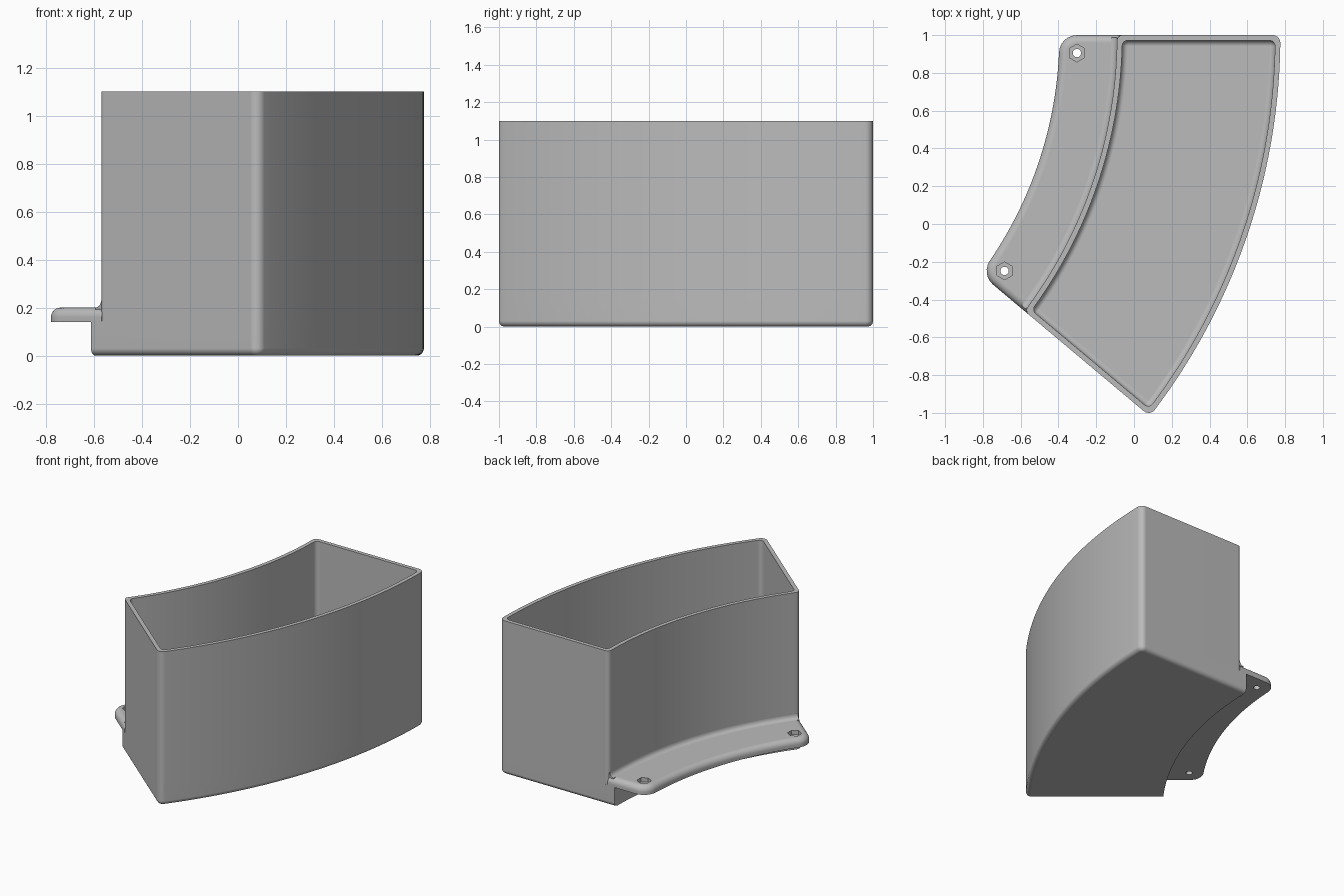
import bpy
import bmesh
from math import sin, cos, asin, pi, radians, sqrt
from mathutils import Matrix

if "Cube" in bpy.data.objects:
    bpy.data.objects.remove(bpy.data.objects["Cube"])

CX, CY = -2.515, 1.0          # centre of all the arcs
SWEEP = radians(-40)          # direction of the slanted end face
END_GAP = 0.125               # end face offset from its radial line
R_WALL, R_OUT = 2.425, 3.29   # upper body radii
R_STEP, R_LIP = 2.38, 2.12    # lower step and flange edge radii
HEIGHT, WALL, FILLET = 1.1, 0.028, 0.03
FLANGE_LOW, FLANGE_TOP, LOBE = 0.14, 0.2, 0.095

grey = bpy.data.materials.new("plain grey")
grey.use_nodes = True
grey.diffuse_color = (0.5, 0.5, 0.5, 1)
grey.node_tree.nodes["Principled BSDF"].inputs["Base Color"].default_value = (0.5, 0.5, 0.5, 1)


def back_angle(r, k):
    return -asin(k / r)


def end_angle(r, k):
    return SWEEP + asin((END_GAP + k) / r)


def outline(z, r0, r1, k, c0, c1, arc=48, turn=6):
    """Curved sector with rounded corners; k insets its two end faces."""
    c0, c1 = max(c0, 0.004), max(c1, 0.004)
    pts = []

    def corner(r, a, c, n0, n1):
        for i in range(turn + 1):
            n = n0 + (n1 - n0) * i / turn
            pts.append((CX + r * cos(a) + c * cos(n), CY + r * sin(a) + c * sin(n), z))

    def sweep(r, a0, a1):
        for i in range(1, arc):
            a = a0 + (a1 - a0) * i / arc
            pts.append((CX + r * cos(a), CY + r * sin(a), z))

    ro, ri = r1 - c1, r0 + c0
    ob, oe = back_angle(ro, k + c1), end_angle(ro, k + c1)
    ib, ie = back_angle(ri, k + c0), end_angle(ri, k + c0)
    corner(ro, ob, c1, pi / 2, ob)
    sweep(r1, ob, oe)
    corner(ro, oe, c1, oe, SWEEP - pi / 2)
    corner(ri, ie, c0, SWEEP - pi / 2, ie - pi)
    sweep(r0, ie, ib)
    corner(ri, ib, c0, ib - pi, -1.5 * pi)
    return pts


def loft(name, layers):
    """Skin a stack of outlines and cap both ends."""
    bm = bmesh.new()
    rings = [[bm.verts.new(p) for p in outline(*layer)] for layer in layers]
    for a, b in zip(rings, rings[1:]):
        for i in range(len(a)):
            j = (i + 1) % len(a)
            bm.faces.new((a[i], a[j], b[j], b[i]))
    bm.faces.new(rings[0])
    bm.faces.new(rings[-1])
    bmesh.ops.recalc_face_normals(bm, faces=bm.faces)
    return to_object(name, bm)


def to_object(name, bm):
    mesh = bpy.data.meshes.new(name)
    bm.to_mesh(mesh)
    bm.free()
    mesh.materials.append(grey)
    ob = bpy.data.objects.new(name, mesh)
    bpy.context.collection.objects.link(ob)
    return ob


def activate(ob):
    bpy.ops.object.select_all(action='DESELECT')
    ob.select_set(True)
    bpy.context.view_layer.objects.active = ob


def smooth(ob):
    activate(ob)
    bpy.ops.object.shade_smooth_by_angle(angle=radians(30))
    mod = ob.modifiers.new("even shading", 'WEIGHTED_NORMAL')
    mod.keep_sharp = True


def quarter(r, steps=6):
    """Inset and height of a rounded edge, starting at the flat face."""
    for i in range(steps + 1):
        t = pi / 2 * i / steps
        yield r * (1 - sin(t)), r * (1 - cos(t))


# Bin: rounded underside, stepped back wall, rim and cavity in one skin
layers = [(h, R_STEP, R_OUT - d, d, 0.004, 0.04 - d) for d, h in quarter(FILLET)]
step_top = FLANGE_LOW + 0.005
layers += [(step_top, R_STEP, R_OUT, 0, 0.004, 0.04),
           (step_top, R_WALL, R_OUT, 0, 0.03, 0.04),
           (HEIGHT, R_WALL, R_OUT, 0, 0.03, 0.04)]
cavity = [(WALL + h, R_WALL + WALL + d, R_OUT - WALL - d, WALL + d, FILLET - d, FILLET - d)
          for d, h in quarter(FILLET)]
cavity.append((HEIGHT,) + cavity[-1][1:])
layers += reversed(cavity)
bin_body = loft("bin_body", layers)

# Mounting flange with a rounded upper edge
edge = 0.04
layers = [(FLANGE_LOW, R_LIP, R_WALL + 0.012, 0, LOBE, 0.004)]
layers += [(FLANGE_TOP - h, R_LIP + d, R_WALL + 0.012, d, LOBE - d, 0.004)
           for d, h in reversed(list(quarter(edge)))]
flange = loft("mounting_flange", layers)

# Screw holes with hexagonal nut recesses
hole_r = R_LIP + LOBE
for a in (back_angle(hole_r, LOBE), end_angle(hole_r, LOBE)):
    x, y = CX + hole_r * cos(a), CY + hole_r * sin(a)
    for sides, radius, z in ((6, 0.047, FLANGE_TOP + 0.02), (24, 0.022, FLANGE_LOW)):
        bm = bmesh.new()
        bmesh.ops.create_cone(bm, cap_ends=True, segments=sides, radius1=radius, radius2=radius,
                              depth=0.1, matrix=Matrix.Translation((x, y, z)))
        cutter = to_object("hole_cutter", bm)
        cutter.hide_render = True
        mod = flange.modifiers.new("hole", 'BOOLEAN')
        mod.operation, mod.object, mod.solver = 'DIFFERENCE', cutter, 'EXACT'
        activate(flange)
        bpy.ops.object.modifier_apply(modifier=mod.name)
        bpy.data.objects.remove(cutter)

# Concave blend between flange and wall
layers = [(FLANGE_TOP - 0.008, R_WALL - FILLET, R_WALL + 0.012, 0.012, 0.004, 0.004)]
for i in range(7):
    h = FILLET * (1 - cos(pi / 2 * i / 6))
    w = FILLET - sqrt(FILLET ** 2 - (FILLET - h) ** 2)
    layers.append((FLANGE_TOP + h, R_WALL - w, R_WALL + 0.012, 0.012, 0.004, 0.004))
blend = loft("flange_blend", layers)

for part in (bin_body, flange, blend):
    smooth(part)
